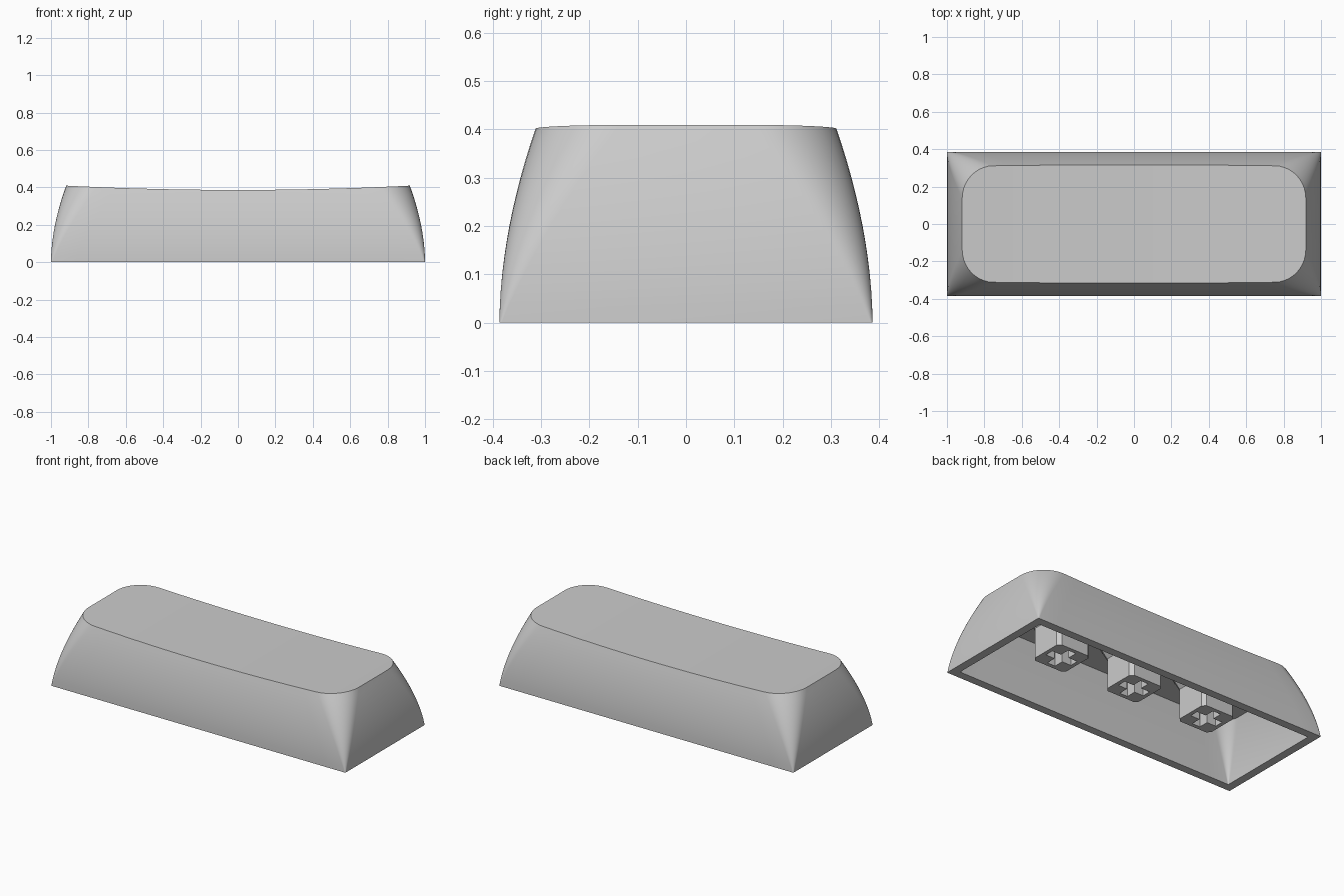
import bpy, bmesh, math

cube = bpy.data.objects.get("Cube")
if cube:
    bpy.data.objects.remove(cube, do_unlink=True)

GREY = (0.6, 0.6, 0.6, 1)
plastic = bpy.data.materials.new("grey plastic")
plastic.use_nodes = True
plastic.diffuse_color = GREY
plastic.node_tree.nodes["Principled BSDF"].inputs["Base Color"].default_value = GREY

HEIGHT = 0.405      # height of the raised ends
CEILING = 0.335     # underside of the top wall
WALL = 0.05


def finish(bm, name):
    bmesh.ops.remove_doubles(bm, verts=bm.verts, dist=0.0001)
    bmesh.ops.recalc_face_normals(bm, faces=bm.faces)
    mesh = bpy.data.meshes.new(name)
    bm.to_mesh(mesh)
    bm.free()
    obj = bpy.data.objects.new(name, mesh)
    bpy.context.collection.objects.link(obj)
    mesh.materials.append(plastic)
    bpy.ops.object.select_all(action='DESELECT')
    obj.select_set(True)
    bpy.context.view_layer.objects.active = obj
    bpy.ops.object.shade_smooth_by_angle(angle=math.radians(30))
    return obj


def front_half(z, inset):
    """Front half of the rounded rectangle at height z, from -x to +x."""
    lean = (z / HEIGHT) ** 1.85
    hx = 1 - 0.08 * lean - inset
    hy = 0.386 - 0.076 * lean - inset
    r = 0.004 + (0.165 - inset) * z / HEIGHT
    arc = [(r * math.cos(a), r * math.sin(a))
           for a in (math.pi / 2 * i / 10 for i in range(11))]
    right = [(hx - r + c, -(hy - r + s)) for c, s in reversed(arc)]
    left = [(-x, y) for x, y in reversed(right)]
    steps = 16
    line = [((hx - r) * (2 * i / steps - 1), -hy) for i in range(1, steps)]
    return left + line + right


def dished_top(x):
    return 0.386 + 0.023 * (x / 0.92) ** 2


def flat_top(x):
    return CEILING


def loft(bm, top, inset, levels=12):
    """Stack rings up to the given top surface and close it with strips."""
    rings = []
    for n in range(levels + 1):
        t = n / levels
        front = []
        for k in range(len(front_half(0, inset))):
            z = t * CEILING
            for _ in range(4):
                x, y = front_half(z, inset)[k]
                z = t * top(x)
            front.append((x, y, z))
        loop = front + [(x, -y, z) for x, y, z in reversed(front)]
        rings.append([bm.verts.new(p) for p in loop])
    for low, high in zip(rings, rings[1:]):
        bridge(bm, low, high)
    cap, size = rings[-1], len(rings[-1])
    for i in range(size // 2 - 1):
        bm.faces.new((cap[i], cap[i + 1], cap[size - 2 - i], cap[size - 1 - i]))
    return rings[0]


def bridge(bm, a, b):
    for i in range(len(a)):
        j = (i + 1) % len(a)
        bm.faces.new((a[i], a[j], b[j], b[i]))


# Hollow cap: outer skin, inner skin and the rim joining them
bm = bmesh.new()
bridge(bm, loft(bm, dished_top, 0), loft(bm, flat_top, WALL))
finish(bm, "cap_shell")


# Mounting stems with a cross-shaped socket, flared where they meet the ceiling
def stem(name, cx):
    s, c, arm, w = 0.112, 0.02, 0.088, 0.027
    quarter = [(s, 0), (s, s - c), (s - c, s), (0, s),
               (0, arm), (w, arm), (w, w), (arm, w), (arm, 0)]
    levels = [(0.1, 0), (0.285, 0), (CEILING + 0.005, 0.055)]
    bm = bmesh.new()
    for sx in (1, -1):
        for sy in (1, -1):
            rings = []
            for z, flare in levels:
                rings.append([bm.verts.new((
                    cx + sx * (x + (flare if i < 3 else 0)), sy * y, z))
                    for i, (x, y) in enumerate(quarter)])
            for low, high in zip(rings, rings[1:]):
                for i in range(len(quarter) - 1):
                    if i != 3:      # open seam between quarters
                        bm.faces.new((low[i], low[i + 1], high[i + 1], high[i]))
            bm.faces.new(rings[0])
            bm.faces.new(rings[-1])
    return finish(bm, name)


for name, x in (("stem_right", -0.513), ("stem_middle", 0), ("stem_left", 0.513)):
    stem(name, x)
